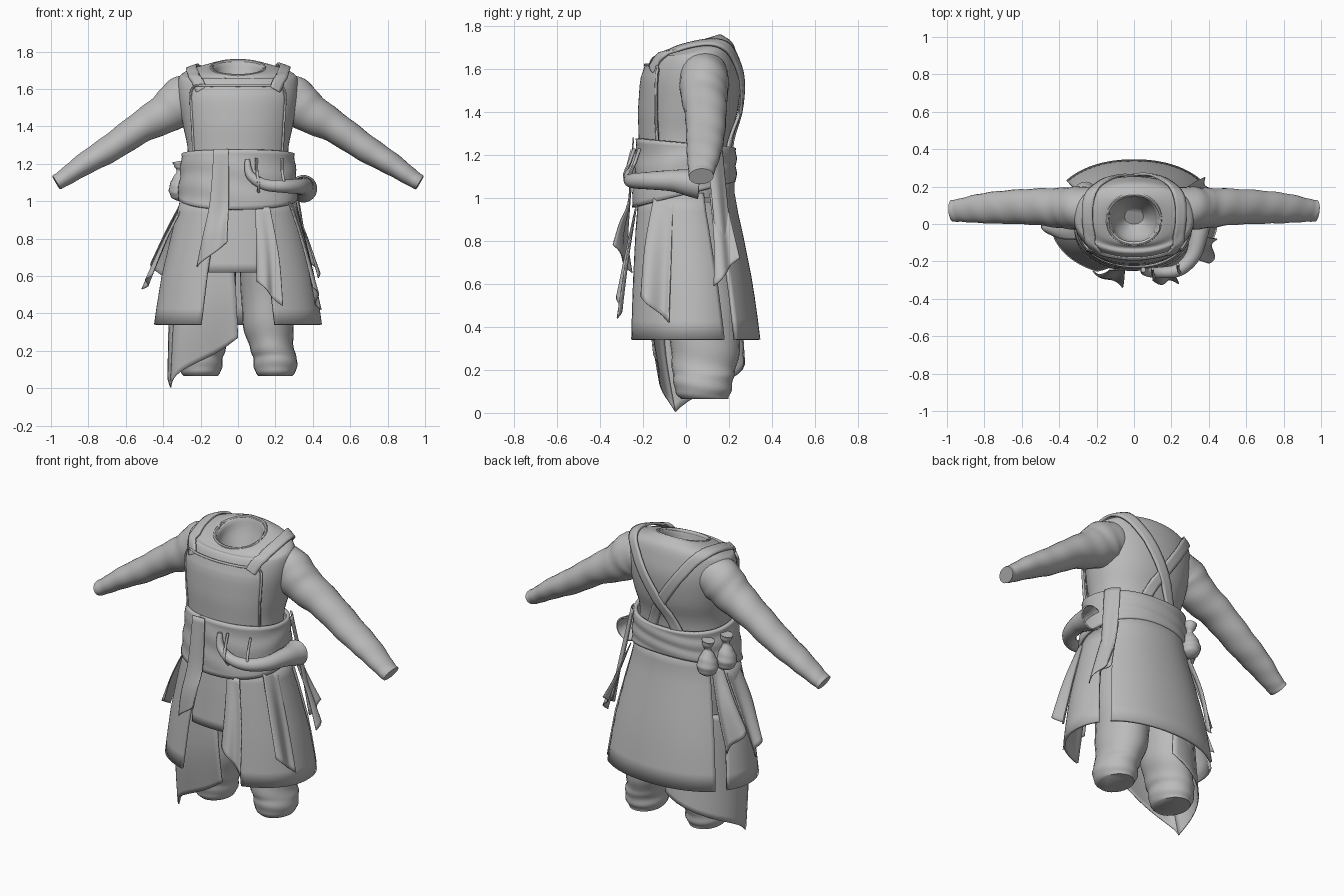
import bpy, bmesh, math
from mathutils import Vector

cube = bpy.data.objects.get("Cube")
if cube:
    bpy.data.objects.remove(cube, do_unlink=True)

grey = bpy.data.materials.new("cloth_grey")
grey.use_nodes = True
grey.diffuse_color = (0.5, 0.5, 0.5, 1)
grey.node_tree.nodes["Principled BSDF"].inputs["Base Color"].default_value = (0.5, 0.5, 0.5, 1)


def lerp(a, b, f):
    return tuple(p + (q - p) * f for p, q in zip(a, b))


def spline(pts, n=6):
    """Catmull-Rom through tuples of any length."""
    out = []
    for i in range(len(pts) - 1):
        a, b, c, d = (pts[max(i - 1, 0)], pts[i], pts[i + 1], pts[min(i + 2, len(pts) - 1)])
        for k in range(n):
            t = k / n
            out.append(tuple(q + t / 2 * (r - p + t * (2 * p - 5 * q + 4 * r - s + t * (3 * (q - r) + s - p)))
                             for p, q, r, s in zip(a, b, c, d)))
    return out + [tuple(pts[-1])]


def loft(name, rows, closed=True, caps=(True, True), thick=0, wrap=None):
    """Skin a list of equal-length point rows."""
    bm = bmesh.new()
    vs = [[bm.verts.new(p) for p in row] for row in rows]
    n = len(vs[0])
    for a, b in zip(vs, vs[1:]):
        for i in range(n if closed else n - 1):
            j = (i + 1) % n
            bm.faces.new((a[i], a[j], b[j], b[i]))
    if closed:
        for cap, ring in zip(caps, (vs[0], vs[-1])):
            if cap:
                bm.faces.new(ring)
    bmesh.ops.recalc_face_normals(bm, faces=bm.faces)
    me = bpy.data.meshes.new(name)
    bm.to_mesh(me)
    bm.free()
    me.materials.append(grey)
    for p in me.polygons:
        p.use_smooth = True
    me.set_sharp_from_angle(angle=math.radians(45))
    ob = bpy.data.objects.new(name, me)
    bpy.context.collection.objects.link(ob)
    if wrap:
        m = ob.modifiers.new("fit", "SHRINKWRAP")
        m.target, m.offset, m.wrap_mode = wrap[0], wrap[1], "ABOVE_SURFACE"
    if thick:
        m = ob.modifiers.new("thickness", "SOLIDIFY")
        m.thickness, m.offset = thick, 0
    return ob


def tube(name, pts, sides=20, wrinkle=0, caps=(True, True), thick=0, n=6):
    """Tube through (x, y, z, radius) points; a fifth value sets a separate depth radius."""
    path = spline(pts, n)
    rows = []
    for i, p in enumerate(path):
        a, b = path[max(i - 1, 0)], path[min(i + 1, len(path) - 1)]
        d = (Vector(b[:3]) - Vector(a[:3])).normalized()
        u = d.cross(Vector((0.1, 1, 0.15))).normalized()
        v = d.cross(u)
        row = []
        for k in range(sides):
            t = math.tau * k / sides
            w = 1 + wrinkle * math.sin(i * 1.3 + 2 * math.sin(t))
            row.append(Vector(p[:3]) + w * (u * p[3] * math.cos(t) + v * p[-1] * math.sin(t)))
        rows.append(row)
    return loft(name, rows, caps=caps, thick=thick)


# Garment outline by height: z, half width, front y, back y
OUTLINE = [(0.35, 0.43, -0.262, 0.32), (0.6, 0.39, -0.248, 0.285), (0.85, 0.33, -0.23, 0.235),
           (1.0, 0.29, -0.215, 0.2), (1.25, 0.268, -0.2, 0.2), (1.4, 0.293, -0.205, 0.24),
           (1.55, 0.32, -0.195, 0.255), (1.65, 0.32, -0.16, 0.24)]


def oval(t, hx, yf, yb, power=0.93):
    s, c = math.sin(t), math.cos(t)
    x = hx * math.copysign(abs(s) ** power, s)
    y = (yf + yb) / 2 - (yb - yf) / 2 * math.copysign(abs(c) ** power, c)
    return x, y


def body(t, z, off=0):
    """Point on the garment outline; t = 0 is the front, growing toward +x."""
    zc = min(max(z, OUTLINE[0][0]), OUTLINE[-1][0])
    for a, b in zip(OUTLINE, OUTLINE[1:]):
        if zc <= b[0]:
            _, hx, yf, yb = lerp(a, b, (zc - a[0]) / (b[0] - a[0]))
            break
    return (*oval(t, hx + off, yf - off, yb + off), z)


def panel(name, keys, off=0.015, thick=0.012, cols=28, steps=8, fold=0):
    """Wrapped cloth from (z, start angle, end angle, tilt) rows."""
    rows = []
    for a, b in zip(keys, keys[1:]):
        for k in range(steps + (b is keys[-1])):
            z, t0, t1, dz = lerp(a, b, k / steps)
            row = []
            for i in range(cols + 1):
                t = t0 + (t1 - t0) * i / cols
                row.append(body(t, z + dz * math.cos(t), off + fold * math.sin(z * 60 + 2 * math.sin(t * 2))))
            rows.append(row)
    return loft(name, rows, closed=False, thick=thick)


def cloth(name, left, right, fold=0.02, bulge=0.0, cols=12):
    """Hanging strip between two edge paths; folds deepen downward, bulge pushes the middle out."""
    l, r = spline(left), spline(right)
    rows = []
    for i, (a, b) in enumerate(zip(l, r)):
        f = i / (len(l) - 1)
        row = []
        for k in range(cols + 1):
            p = Vector(lerp(a, b, k / cols))
            out = Vector((p.x, p.y, 0)).normalized()
            push = fold * f * math.sin(math.tau * k / cols) + bulge * math.sin(math.pi * k / cols)
            row.append(p + out * push)
        rows.append(row)
    return loft(name, rows, closed=False, thick=0.006)


# Tunic body with sunken neck opening: front z, back z, half width, front y, back y
rings = [(o[0], o[0], *o[1:]) for o in OUTLINE[3:]]
rings += [(1.655, 1.715, 0.29, -0.13, 0.22), (1.675, 1.745, 0.21, -0.112, 0.188),
          (1.67, 1.755, 0.132, -0.1, 0.152), (1.6, 1.68, 0.11, -0.08, 0.13), (1.52, 1.56, 0.05, 0, 0.08)]
rows = []
for zf, zb, hx, yf, yb in spline(rings, 4):
    row = []
    for k in range(48):
        x, y = oval(math.tau * k / 48, hx, yf, yb)
        row.append((x, y, zf + (zb - zf) * (y - yf) / (yb - yf)))
    rows.append(row)
tunic = loft("tunic_body", rows)

# Collar band
collar = []
for k in range(33):
    x, y = oval(math.tau * k / 32, 0.142, -0.106, 0.158)
    collar.append((x, y, 1.67 + 0.08 * (y + 0.106) / 0.264, 0.011))
tube("collar", collar, sides=8, n=1)

for side, s in (("left", 1), ("right", -1)):
    # Sleeve
    sleeve = [(0.2, 0.085, 1.58, 0.11, 0.105), (0.29, 0.085, 1.545, 0.127, 0.115),
              (0.38, 0.085, 1.475, 0.11, 0.109), (0.52, 0.092, 1.395, 0.085, 0.098),
              (0.68, 0.09, 1.285, 0.073, 0.09), (0.82, 0.083, 1.2, 0.06, 0.079),
              (0.93, 0.073, 1.125, 0.046, 0.062), (0.972, 0.07, 1.1, 0.042, 0.058)]
    tube(side + "_sleeve", [(s * p[0], *p[1:]) for p in sleeve], sides=24, wrinkle=0.018)

    # Trouser leg, gathered at the ankle
    leg = [(0.065, 0.2, 0.085, 0.09, 0.11), (0.1, 0.2, 0.08, 0.113, 0.13), (0.16, 0.198, 0.08, 0.117, 0.14),
           (0.22, 0.18, 0.085, 0.118, 0.15), (0.35, 0.16, 0.09, 0.135, 0.165), (0.6, 0.15, 0.07, 0.138, 0.165),
           (0.98, 0.13, 0.01, 0.14, 0.17)]
    rows = []
    for i, (z, cx, cy, rx, ry) in enumerate(spline(leg, 5)):
        row = []
        for k in range(24):
            t = math.tau * k / 24
            w = 1 + 0.018 * math.sin(i * 1.1 + 2 * math.sin(t))
            row.append((s * (cx + rx * w * math.cos(t)), cy + ry * w * math.sin(t), z))
        rows.append(row)
    loft(side + "_trouser_leg", rows)

    # Side skirt panel
    panel(side + "_skirt_panel", [(1.02, s * 0.33, s * 1.95, 0), (0.34, s * 0.43, s * 2.05, 0)], 0.012, 0.014)

    # Shoulder strap, crossing on the back
    path = spline([(s * x, y, z) for x, y, z in
                   [(0.205, -0.175, 1.6), (0.228, -0.13, 1.66), (0.25, 0.02, 1.715), (0.24, 0.14, 1.72),
                    (0.18, 0.24, 1.65), (0.04, 0.27, 1.45), (-0.11, 0.25, 1.2)]], 8)
    rows = []
    for i, p in enumerate(path):
        d = Vector(path[min(i + 1, len(path) - 1)]) - Vector(path[max(i - 1, 0)])
        w = d.cross(Vector(p) - Vector((0, 0.05, 1.4))).normalized() * 0.032
        rows.append([Vector(p) + w * f for f in (-1, -0.5, 0, 0.5, 1)])
    loft(side + "_strap", rows, closed=False, thick=0.014, wrap=(tunic, 0.013 + 0.003 * s))

# Bib with rounded top and piped edge
bib = [(1.24, 0.95), (1.4, 0.88), (1.56, 0.82), (1.6, 0.78), (1.618, 0.68)]
panel("bib", [(z, -t, t, 0) for z, t in bib], 0.012, 0.014, steps=4)
edge = [body(-t, z, 0.018) for z, t in bib]
edge += [body(t, 1.618, 0.018) for t in (-0.4, 0, 0.4)]
edge += [body(t, z, 0.018) for z, t in reversed(bib)]
tube("bib_piping", [(*p, 0.007) for p in edge], sides=8, n=3)

# Skirt back panel, short front panel and waist sash, joined under the front tail
panel("back_skirt_panel", [(1.12, math.pi - 0.95, math.pi + 0.95, 0),
                           (0.34, math.pi - 0.9, math.pi + 0.9, 0)], 0.018, 0.016)
panel("front_short_panel", [(1.0, -0.5, 0.35, 0), (0.62, -0.42, 0.25, 0)], -0.02)
panel("waist_sash", [(1.255, -0.31, math.tau - 0.31, 0.022), (1.015, -0.31, math.tau - 0.31, -0.06)],
      0.024, 0.02, cols=64, steps=14, fold=0.003)

# Hanging strips
cloth("front_tail", [(-0.13, -0.245, 1.28), (-0.15, -0.26, 1.0), (-0.19, -0.27, 0.8), (-0.22, -0.25, 0.65)],
      [(-0.05, -0.245, 1.28), (-0.05, -0.265, 1.0), (-0.055, -0.31, 0.88), (-0.06, -0.34, 0.78)], 0.012)
cloth("front_left_tail", [(0.09, -0.23, 0.97), (0.1, -0.27, 0.75), (0.1, -0.3, 0.57)],
      [(0.17, -0.23, 0.97), (0.22, -0.28, 0.7), (0.24, -0.32, 0.44)])
cloth("left_side_tail", [(0.27, -0.15, 1.0), (0.34, -0.19, 0.78), (0.4, -0.21, 0.54)],
      [(0.3, -0.06, 1.0), (0.38, -0.07, 0.7), (0.445, -0.08, 0.42)])
cloth("left_rear_tail", [(0.29, 0.11, 1.02), (0.37, 0.13, 0.8), (0.43, 0.13, 0.59)],
      [(0.26, 0.18, 1.02), (0.32, 0.22, 0.85), (0.38, 0.25, 0.72)])
cloth("left_knot_tail", [(0.285, 0.09, 1.25), (0.325, 0.12, 1.0), (0.37, 0.15, 0.66)],
      [(0.235, 0.165, 1.25), (0.275, 0.19, 1.0), (0.345, 0.22, 0.7)], 0.01, 0.012)
cloth("right_side_tail", [(-0.28, -0.08, 1.0), (-0.38, -0.08, 0.8), (-0.46, -0.05, 0.6)],
      [(-0.29, 0.05, 1.02), (-0.4, 0.06, 0.78), (-0.515, 0.07, 0.53)])
cloth("right_rear_tail", [(-0.29, 0.07, 1.02), (-0.38, 0.09, 0.85), (-0.46, 0.08, 0.68)],
      [(-0.27, 0.14, 1.02), (-0.34, 0.18, 0.8), (-0.4, 0.18, 0.56)])

# Long drape wrapped around the right leg, lowest at its outer corner
corner = [(-0.32, -0.1, 0.75), (-0.345, -0.1, 0.33), (-0.36, -0.05, 0.004)]
cloth("long_drape_front", corner, [(-0.03, -0.16, 0.75), (-0.01, -0.17, 0.5), (0.0, -0.15, 0.27)], 0.03, 0.045)
cloth("long_drape_rear", corner, [(-0.1, 0.2, 0.75), (-0.07, 0.25, 0.5), (-0.05, 0.265, 0.27)], 0.0, 0.13)

# Horn with open bell, and the loops that hold it
tube("horn", [(0.05, -0.245, 1.22, 0.01), (0.065, -0.255, 1.14, 0.02), (0.14, -0.26, 1.09, 0.026),
              (0.24, -0.245, 1.08, 0.031), (0.315, -0.17, 1.08, 0.037), (0.345, -0.06, 1.08, 0.047),
              (0.35, 0.02, 1.07, 0.06), (0.35, 0.06, 1.067, 0.07)], caps=(True, False), thick=0.008)
for i, (x, y) in enumerate(((0.1, -0.25), (0.235, -0.225))):
    tube("horn_loop_%d" % (i + 1), [(x, y + 0.01, 1.23, 0.008), (x, y - 0.01, 1.17, 0.008),
                                    (x + 0.01, y - 0.035, 1.1, 0.008), (x + 0.01, y, 1.05, 0.008)], sides=8)

# Two tied pouches
for i, (x, y, z) in enumerate(((-0.31, 0.06, 1.07), (-0.26, 0.165, 1.06))):
    tube("pouch_%d" % (i + 1), [(x, y, z - 0.068, 0.012), (x, y, z - 0.05, 0.046), (x, y, z - 0.005, 0.06),
                                (x, y, z + 0.05, 0.042), (x, y, z + 0.09, 0.018), (x, y, z + 0.115, 0.03),
                                (x - 0.005, y, z + 0.145, 0.036)], sides=16, wrinkle=0.03)
